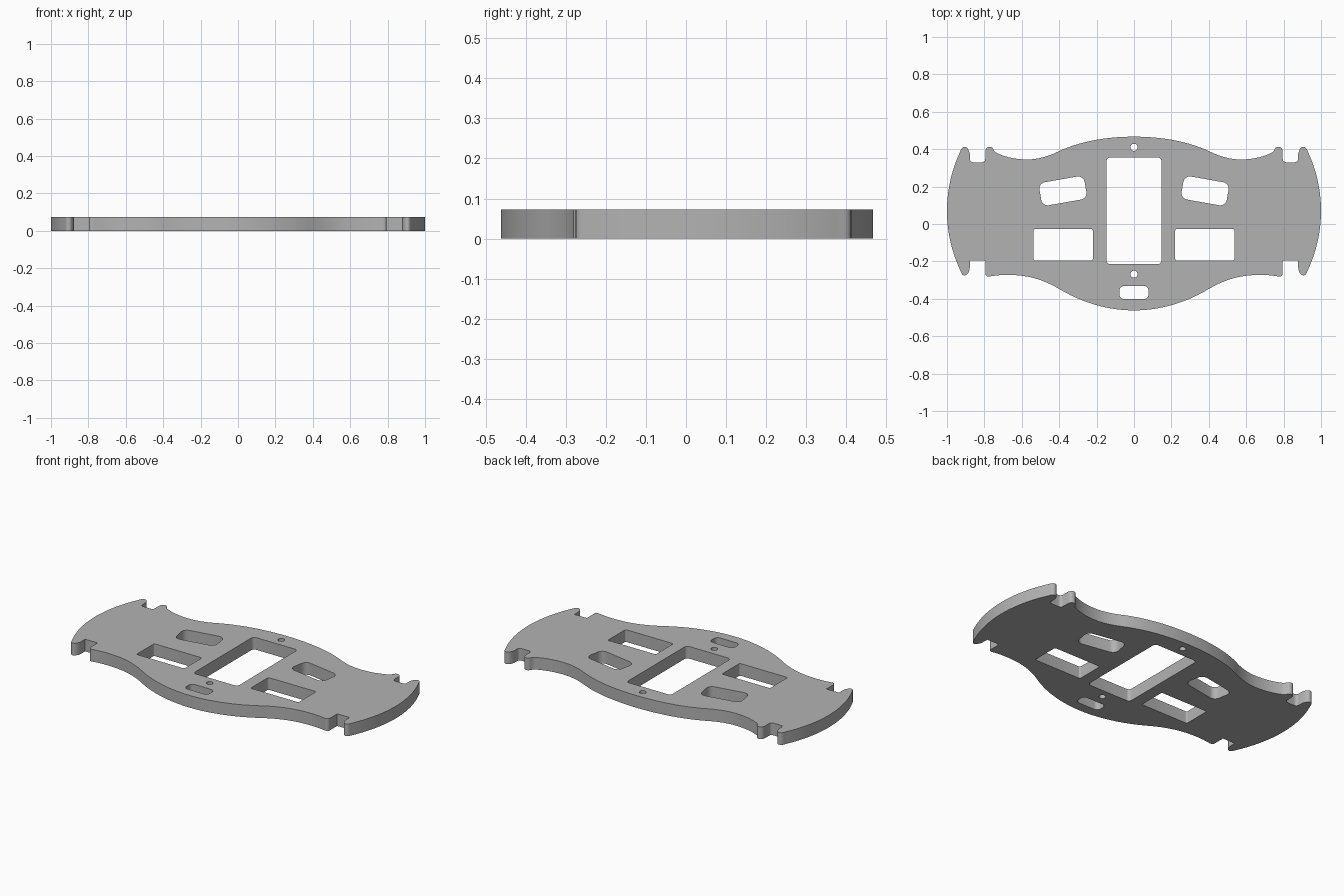
import bpy
from math import cos, sin, pi, radians
from mathutils import Vector
from mathutils.geometry import interpolate_bezier

THICKNESS = 0.073

if "Cube" in bpy.data.objects:
    bpy.data.objects.remove(bpy.data.objects["Cube"])


def rounded_box(cx, cy, w, h, r, angle=0, steps=6):
    """Closed loop of a rounded rectangle, turned about its centre."""
    pts = []
    a = radians(angle)
    for i, (sx, sy) in enumerate([(1, 1), (-1, 1), (-1, -1), (1, -1)]):
        for k in range(steps + 1):
            t = (i + k / steps) * pi / 2
            x = sx * (w / 2 - r) + r * cos(t)
            y = sy * (h / 2 - r) + r * sin(t)
            pts.append((cx + x * cos(a) - y * sin(a), cy + x * sin(a) + y * cos(a)))
    return pts


def circle(cx, cy, r, n=24):
    return [(cx + r * cos(2 * pi * k / n), cy + r * sin(2 * pi * k / n)) for k in range(n)]


def mirrored(loop):
    return [(-x, y) for x, y in reversed(loop)]


def trace(start, segments):
    """Follow straight (1 point) and cubic (3 points) segments: handle, handle, end."""
    pts = [start]
    for seg in segments:
        if len(seg) == 1:
            pts.append(seg[0])
        else:
            p = [Vector((*q, 0)) for q in (pts[-1], *seg)]
            n = 20 if (p[3] - p[0]).length > 0.1 else 7
            pts += [(v.x, v.y) for v in interpolate_bezier(*p, n)[1:]]
    return pts


# Left half of the outline, from back centre to front centre
half = trace((0, 0.467), [
    [(0.14, 0.467), (0.28, 0.445), (0.4, 0.39)],
    [(0.45, 0.365), (0.51, 0.345), (0.57, 0.345)],
    [(0.63, 0.345), (0.69, 0.357), (0.74, 0.383)],
    [(0.752, 0.39), (0.75, 0.413), (0.772, 0.413)],     # back hump
    [(0.787, 0.413), (0.795, 0.4), (0.795, 0.385)],
    [(0.795, 0.35)],                                    # back notch
    [(0.795, 0.336), (0.803, 0.33), (0.815, 0.33)],
    [(0.858, 0.33)],
    [(0.87, 0.33), (0.878, 0.336), (0.878, 0.35)],
    [(0.878, 0.375)],
    [(0.882, 0.395), (0.89, 0.412), (0.905, 0.412)],    # back horn
    [(0.92, 0.412), (0.925, 0.4), (0.93, 0.385)],
    [(0.975, 0.29), (1.0, 0.18), (1.0, 0.07)],          # side arc
    [(1.0, -0.04), (0.975, -0.15), (0.928, -0.25)],
    [(0.922, -0.265), (0.918, -0.275), (0.905, -0.275)],  # front horn
    [(0.89, -0.275), (0.878, -0.25), (0.878, -0.235)],
    [(0.878, -0.195)],                                  # front notch
    [(0.795, -0.195)],
    [(0.795, -0.262)],
    [(0.795, -0.275), (0.788, -0.282), (0.775, -0.281)],
    [(0.74, -0.275), (0.71, -0.272), (0.68, -0.272)],
    [(0.57, -0.272), (0.49, -0.295), (0.4, -0.347)],
    [(0.28, -0.42), (0.14, -0.462), (0, -0.462)],
])
outline = half + mirrored(half)[1:-1]

# Openings
side_window = rounded_box(0.379, -0.111, 0.318, 0.168, 0.01)
slanted_slot = rounded_box(0.38, 0.177, 0.245, 0.125, 0.035, -10)
loops = [
    outline,
    rounded_box(0, 0.07, 0.294, 0.57, 0.02),
    rounded_box(0, -0.366, 0.156, 0.07, 0.025),
    circle(0, 0.41, 0.019),
    circle(0, -0.268, 0.019),
    side_window, mirrored(side_window),
    slanted_slot, mirrored(slanted_slot),
]

# Filled, extruded profile
curve = bpy.data.curves.new("chassis_plate", "CURVE")
curve.dimensions = "2D"
curve.fill_mode = "BOTH"
curve.extrude = THICKNESS / 2
for loop in loops:
    spline = curve.splines.new("POLY")
    spline.points.add(len(loop) - 1)
    for point, (x, y) in zip(spline.points, loop):
        point.co = (x, y, 0, 1)
    spline.use_cyclic_u = True

grey = bpy.data.materials.new("plain_grey")
grey.use_nodes = True
color = (0.45, 0.45, 0.45, 1)
grey.diffuse_color = color
grey.node_tree.nodes["Principled BSDF"].inputs["Base Color"].default_value = color
curve.materials.append(grey)

plate = bpy.data.objects.new("chassis_plate", curve)
plate.location.z = THICKNESS / 2
bpy.context.collection.objects.link(plate)

# Solid mesh with welded edges
bpy.ops.object.select_all(action="DESELECT")
plate.select_set(True)
bpy.context.view_layer.objects.active = plate
bpy.ops.object.convert(target="MESH")
bpy.ops.object.mode_set(mode="EDIT")
bpy.ops.mesh.select_all(action="SELECT")
bpy.ops.mesh.remove_doubles(threshold=0.0005)
bpy.ops.mesh.normals_make_consistent(inside=False)
bpy.ops.object.mode_set(mode="OBJECT")
bpy.ops.object.shade_smooth_by_angle(angle=radians(30))
